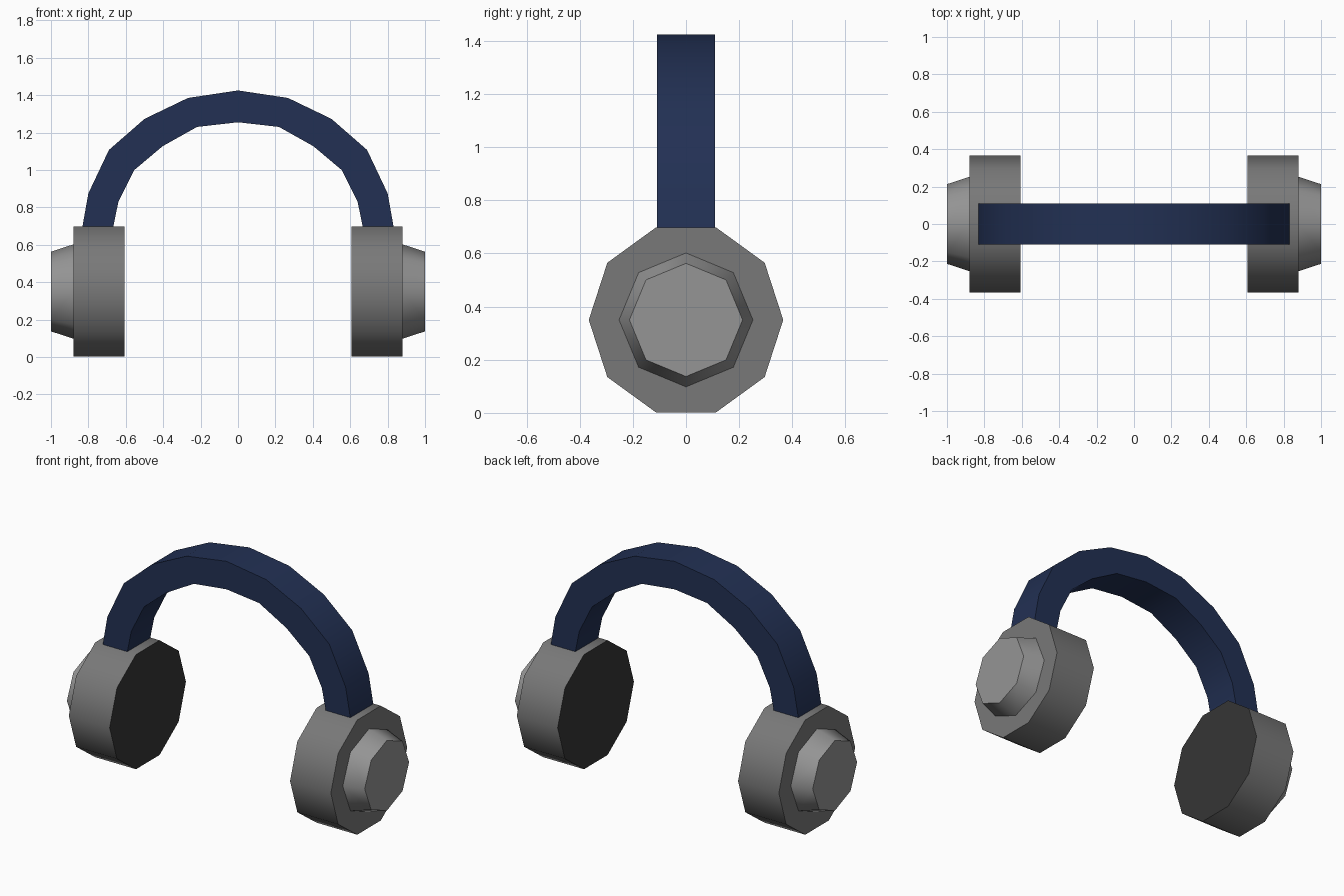
import bpy
import bmesh
from math import cos, sin, pi, radians

if "Cube" in bpy.data.objects:
    bpy.data.objects.remove(bpy.data.objects["Cube"])

CUP_Z = 0.35


def material(name, rgb):
    mat = bpy.data.materials.new(name)
    mat.diffuse_color = (*rgb, 1)
    mat.use_nodes = True
    mat.node_tree.nodes["Principled BSDF"].inputs["Base Color"].default_value = mat.diffuse_color
    return mat


def finish(name, bm, mats=(), mirror=False):
    bmesh.ops.recalc_face_normals(bm, faces=bm.faces)
    mesh = bpy.data.meshes.new(name)
    bm.to_mesh(mesh)
    bm.free()
    for mat in mats:
        mesh.materials.append(mat)
    obj = bpy.data.objects.new(name, mesh)
    bpy.context.collection.objects.link(obj)
    bpy.ops.object.select_all(action='DESELECT')
    obj.select_set(True)
    bpy.context.view_layer.objects.active = obj
    bpy.ops.object.shade_smooth_by_angle(angle=radians(50))
    if mirror:
        mod = obj.modifiers.new("Mirror", 'MIRROR')
        mod.use_mirror_merge = False
    return obj


def drum(sides, x0, r0, x1, r1):
    """Closed tapered drum along x; returns bmesh and its face at x0."""
    bm = bmesh.new()
    rings = [[bm.verts.new((x, r * cos(2 * pi * i / sides),
                            CUP_Z + r * sin(2 * pi * i / sides)))
              for i in range(sides)] for x, r in ((x0, r0), (x1, r1))]
    a, b = rings
    for i in range(sides):
        j = (i + 1) % sides
        bm.faces.new((a[i], a[j], b[j], b[i]))
    inner = bm.faces.new(a)
    bm.faces.new(b)
    return bm, inner


navy = material("navy", (0.016, 0.03, 0.088))
grey = material("cup_grey", (0.19, 0.19, 0.19))
light = material("cap_grey", (0.30, 0.30, 0.30))
dark = material("dark_pad", (0.036, 0.036, 0.036))

# Ear cups: ten-sided drums with a dark inner face
bm, pad = drum(10, 0.606, 0.366, 0.88, 0.366)
pad.material_index = 1
finish("ear_cup", bm, (grey, dark), mirror=True)

# Outer caps: tapered octagons
bm, _ = drum(8, 0.88, 0.252, 1.0, 0.213)
finish("ear_cap", bm, (light,), mirror=True)

# Headband: (outer x, z), (inner x, z) stations from crown to right end
half = [((0, 1.425), (0, 1.255)), ((0.267, 1.385), (0.219, 1.23)),
        ((0.50, 1.273), (0.403, 1.127)), ((0.69, 1.107), (0.555, 0.999)),
        ((0.80, 0.875), (0.64, 0.828)), ((0.833, 0.69), (0.668, 0.69))]
stations = [((-o[0], o[1]), (-i[0], i[1])) for o, i in half[:0:-1]] + half
W = 0.11
bm = bmesh.new()
loops = [[bm.verts.new((p[0], y, p[1]))
          for p, y in ((o, -W), (o, W), (i, W), (i, -W))] for o, i in stations]
for a, b in zip(loops, loops[1:]):
    for k in range(4):
        m = (k + 1) % 4
        bm.faces.new((a[k], a[m], b[m], b[k]))
bm.faces.new(loops[0])
bm.faces.new(loops[-1])
finish("headband", bm, (navy,))
